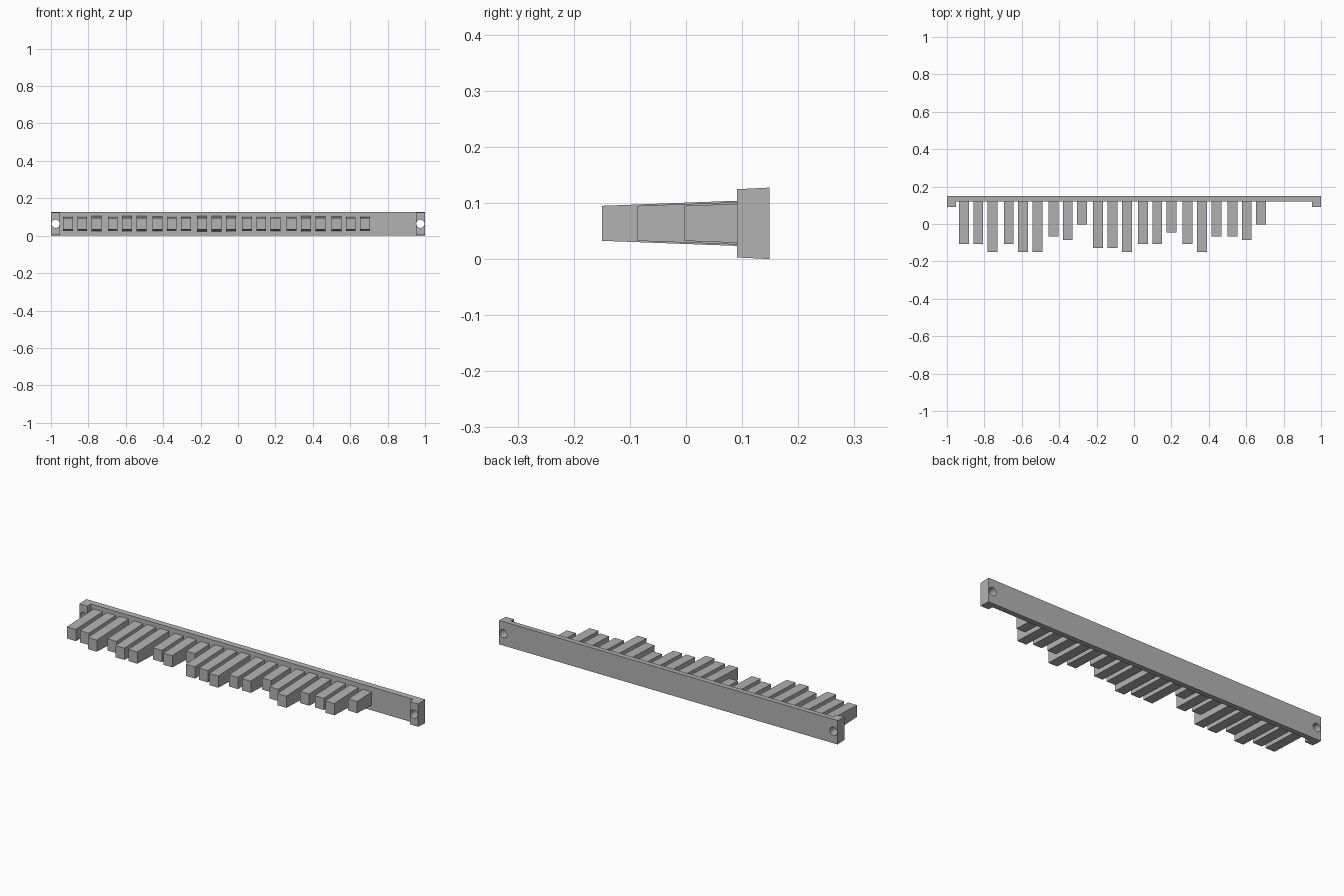
import bpy
import bmesh
import math

cube = bpy.data.objects.get("Cube")
if cube:
    bpy.data.objects.remove(cube, do_unlink=True)

MID_Z = 0.0637

grey = bpy.data.materials.new("plain grey")
grey.use_nodes = True
colour = (0.45, 0.45, 0.45, 1)
grey.diffuse_color = colour
grey.node_tree.nodes["Principled BSDF"].inputs["Base Color"].default_value = colour


def drafted_prism(name, outline, half_height):
    """Extrude a plan outline in z; half_height(y) gives the draft."""
    bm = bmesh.new()
    low = [bm.verts.new((x, y, MID_Z - half_height(y))) for x, y in outline]
    high = [bm.verts.new((x, y, MID_Z + half_height(y))) for x, y in outline]
    bm.faces.new(low)
    bm.faces.new(high)
    for i in range(len(outline)):
        j = (i + 1) % len(outline)
        bm.faces.new((low[i], low[j], high[j], high[i]))
    bmesh.ops.recalc_face_normals(bm, faces=bm.faces)
    mesh = bpy.data.meshes.new(name)
    bm.to_mesh(mesh)
    bm.free()
    mesh.materials.append(grey)
    obj = bpy.data.objects.new(name, mesh)
    bpy.context.collection.objects.link(obj)
    return obj


# Back rail with a raised pad at each end
BACK, FACE, PAD = 0.149, 0.119, 0.091
half_rail = [(0.952, FACE), (0.952, PAD), (1, PAD), (1, BACK)]
outline = half_rail + [(-x, y) for x, y in reversed(half_rail)]
rail = drafted_prism("back_rail", outline,
                     lambda y: MID_Z - 0.05 * (BACK - y))

# Screw holes through the end pads
for side, name in ((-1, "right_hole_cutter"), (1, "left_hole_cutter")):
    bpy.ops.mesh.primitive_cylinder_add(
        vertices=24, radius=0.022, depth=0.2,
        location=(side * 0.975, 0.12, MID_Z), rotation=(math.pi / 2, 0, 0))
    cutter = bpy.context.object
    cutter.name = name
    cutter.data.materials.append(grey)
    cutter.hide_render = True
    cutter.display_type = 'WIRE'
    cut = rail.modifiers.new(name, 'BOOLEAN')
    cut.object = cutter
    cut.operation = 'DIFFERENCE'
    cut.solver = 'EXACT'
    bpy.context.view_layer.objects.active = rail
    bpy.ops.object.modifier_apply(modifier=cut.name)
    bpy.data.objects.remove(cutter, do_unlink=True)

# Tapered fingers in groups of three; each digit is a length step
groups = ["557", "577", "340", "667", "552", "573", "340"]
for g, steps in enumerate(groups):
    for i, step in enumerate(steps):
        x = -0.909 + 0.2392 * g + 0.0765 * i
        tip = -0.003 - 0.0209 * int(step)
        w = 0.0265
        drafted_prism(f"finger_{g + 1}_{i + 1}",
                      [(x - w, tip), (x + w, tip), (x + w, FACE + 0.005), (x - w, FACE + 0.005)],
                      lambda y: 0.0312 + 0.0375 * (y - tip))
